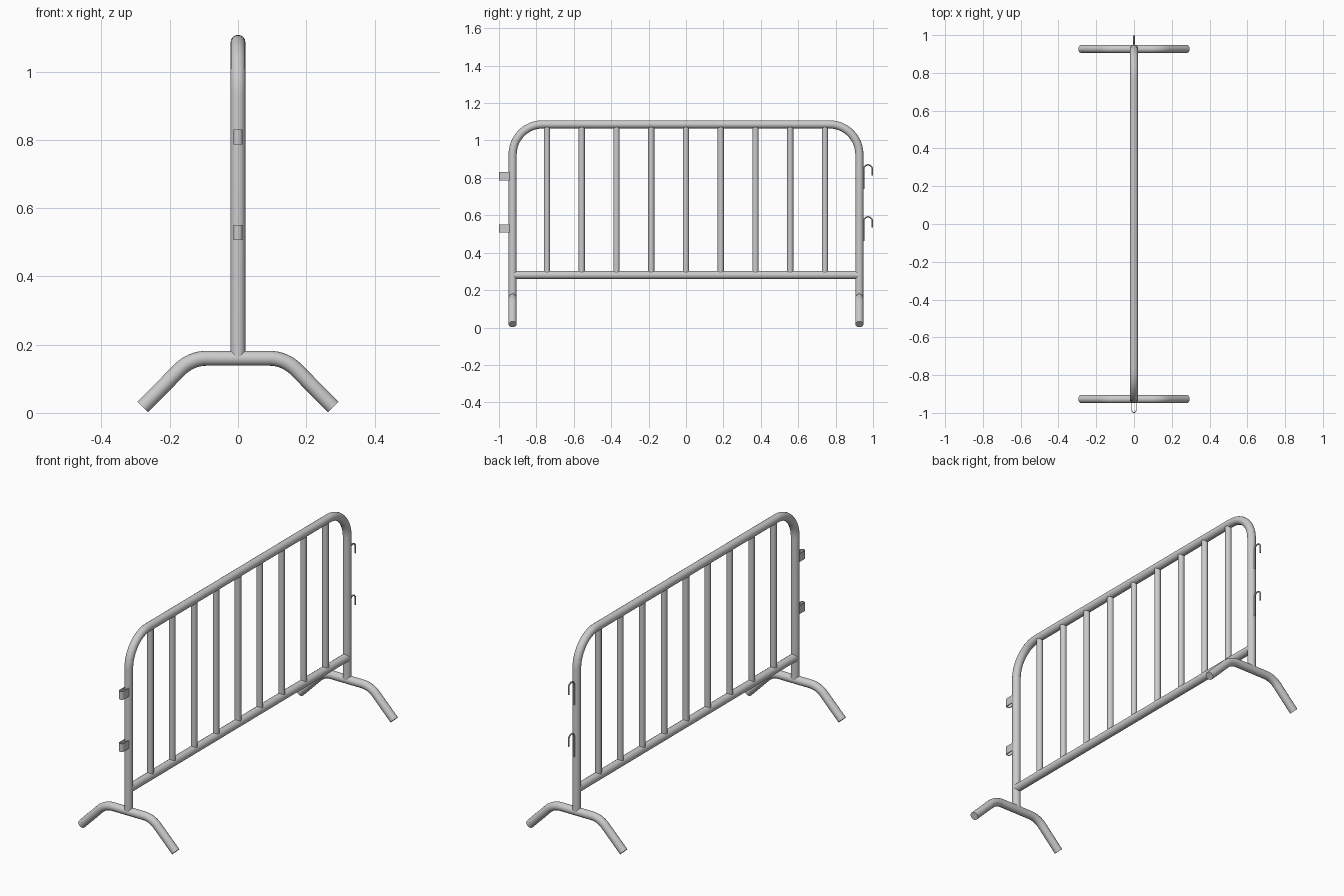
import bpy, bmesh
from math import sin, cos, pi, radians
from mathutils import Vector

if "Cube" in bpy.data.objects:
    bpy.data.objects.remove(bpy.data.objects["Cube"])

POST_Y, TOP_Z, RAIL_Z, FOOT_Z = 0.927, 1.086, 0.281, 0.16
R_TUBE, R_BAR, R_HOOK = 0.0218, 0.0165, 0.004


def smooth(obj):
    bpy.ops.object.select_all(action='DESELECT')
    obj.select_set(True)
    bpy.context.view_layer.objects.active = obj
    bpy.ops.object.shade_smooth_by_angle(angle=radians(35))


def tube(name, pts, r, res=6):
    """Round capped tube swept along a path."""
    cu = bpy.data.curves.new(name, 'CURVE')
    cu.dimensions = '3D'
    cu.bevel_depth, cu.bevel_resolution, cu.use_fill_caps = r, res, True
    sp = cu.splines.new('POLY')
    sp.points.add(len(pts) - 1)
    for p, co in zip(sp.points, pts):
        p.co = (*co, 1)
    obj = bpy.data.objects.new(name, cu)
    bpy.context.collection.objects.link(obj)
    bpy.ops.object.select_all(action='DESELECT')
    obj.select_set(True)
    bpy.context.view_layer.objects.active = obj
    bpy.ops.object.convert(target='MESH')
    obj = bpy.context.object
    bm = bmesh.new()
    bm.from_mesh(obj.data)
    bmesh.ops.remove_doubles(bm, verts=bm.verts, dist=1e-5)
    bmesh.ops.recalc_face_normals(bm, faces=bm.faces)
    bm.to_mesh(obj.data)
    bm.free()
    smooth(obj)
    return obj


def arc(cx, cz, r, a0, a1, n=12):
    """Points on an arc, angles in degrees."""
    return [(cx + r * cos(radians(a0 + (a1 - a0) * i / n)),
             cz + r * sin(radians(a0 + (a1 - a0) * i / n))) for i in range(n + 1)]


# Main frame: two posts and top rail in one bent tube
R = 0.16
yz = ([(-POST_Y, FOOT_Z)] + arc(-POST_Y + R, TOP_Z - R, R, 180, 90)
      + arc(POST_Y - R, TOP_Z - R, R, 90, 0) + [(POST_Y, FOOT_Z)])
tube("bent_frame", [(0, y, z) for y, z in yz], R_TUBE)

# Lower rail
tube("lower_rail", [(0, -POST_Y, RAIL_Z), (0, POST_Y, RAIL_Z)], R_TUBE)

# Upright bars
for i in range(9):
    y = (i - 4) * 0.1858
    tube(f"upright_bar_{i + 1}", [(0, y, RAIL_Z), (0, y, TOP_Z)], R_BAR)

# Feet: flat centre with legs bent down at 45 degrees
B = 0.11
half = arc(0.092, FOOT_Z - B, B, 90, 45, 8) + [(0.279, 0.017)]
foot = [(-x, z) for x, z in reversed(half)] + half
for side, s in (("front", -1), ("back", 1)):
    tube(f"{side}_foot", [(x, s * POST_Y, z) for x, z in foot], R_TUBE)

# Hooks: upside-down U rods on the back post
for name, top in (("upper_hook", 0.874), ("lower_hook", 0.596)):
    cy, r = 0.973, 0.023
    cz = top - r - R_HOOK
    yz = [(cy - r, top - 0.134)] + arc(cy, cz, r, 180, 0) + [(cy + r, top - 0.062)]
    tube(name, [(0, y, z) for y, z in yz], R_HOOK, 3)

# Loops: U-shaped flat bands on the front post
for name, zc in (("upper_loop", 0.809), ("lower_loop", 0.529)):
    ro, ri, cy = 0.0135, 0.0095, -0.9865
    outer = [(-ro, -0.94)] + arc(0, cy, ro, 180, 360) + [(ro, -0.94)]
    inner = [(-ri, -0.94)] + arc(0, cy, ri, 180, 360) + [(ri, -0.94)]
    bm = bmesh.new()
    o = [bm.verts.new((x, y, zc - 0.022)) for x, y in outer]
    n = [bm.verts.new((x, y, zc - 0.022)) for x, y in inner]
    for i in range(len(o) - 1):
        bm.faces.new((o[i], o[i + 1], n[i + 1], n[i]))
    ext = bmesh.ops.extrude_face_region(bm, geom=bm.faces[:], use_keep_orig=True)
    bmesh.ops.translate(bm, vec=Vector((0, 0, 0.044)),
                        verts=[v for v in ext["geom"] if isinstance(v, bmesh.types.BMVert)])
    bmesh.ops.recalc_face_normals(bm, faces=bm.faces)
    me = bpy.data.meshes.new(name)
    bm.to_mesh(me)
    bm.free()
    obj = bpy.data.objects.new(name, me)
    bpy.context.collection.objects.link(obj)
    smooth(obj)
